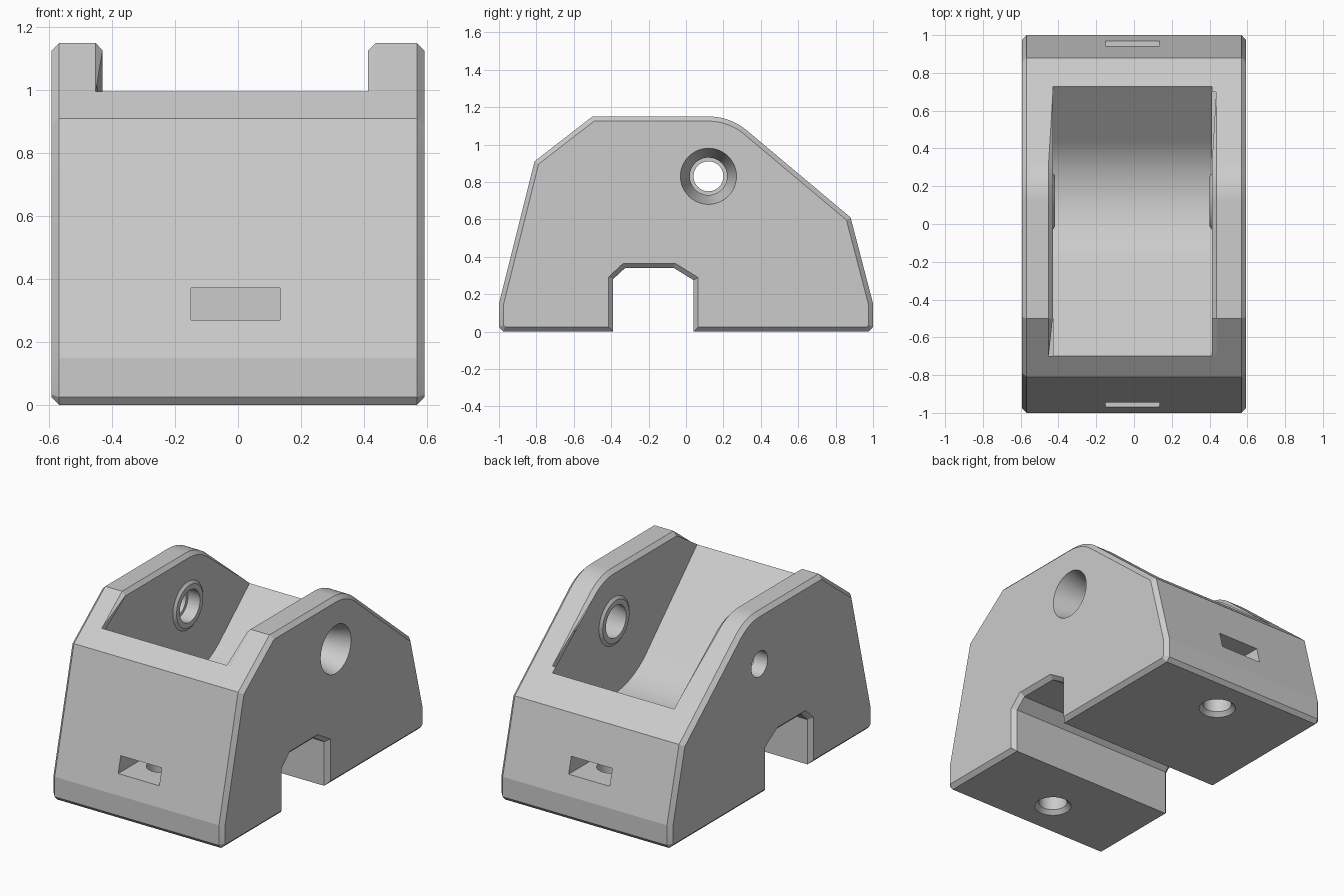
import bpy, bmesh, math
from mathutils import Vector

cube = bpy.data.objects.get("Cube")
if cube:
    bpy.data.objects.remove(cube, do_unlink=True)

grey = bpy.data.materials.new("light_grey")
grey.use_nodes = True
grey.diffuse_color = (0.6, 0.6, 0.6, 1)
grey.node_tree.nodes["Principled BSDF"].inputs["Base Color"].default_value = (0.6, 0.6, 0.6, 1)

AXLE_Y, AXLE_Z = 0.12, 0.83


def loft(name, rings):
    """Closed solid through matching rings of points."""
    bm = bmesh.new()
    loops = [[bm.verts.new(p) for p in ring] for ring in rings]
    n = len(loops[0])
    for a, b in zip(loops, loops[1:]):
        for i in range(n):
            j = (i + 1) % n
            bm.faces.new((a[i], a[j], b[j], b[i]))
    bm.faces.new(loops[0])
    bm.faces.new(loops[-1])
    bmesh.ops.recalc_face_normals(bm, faces=bm.faces)
    mesh = bpy.data.meshes.new(name)
    bm.to_mesh(mesh)
    bm.free()
    mesh.materials.append(grey)
    obj = bpy.data.objects.new(name, mesh)
    bpy.context.collection.objects.link(obj)
    return obj


def side_ring(x, profile):
    return [(x, y, z) for y, z in profile]


def inset(profile, d):
    """Mitred inward offset of a counter-clockwise outline."""
    out = []
    for i, p in enumerate(profile):
        p = Vector(p)
        a = (p - Vector(profile[i - 1])).normalized()
        b = (Vector(profile[(i + 1) % len(profile)]) - p).normalized()
        na, nb = Vector((-a.y, a.x)), Vector((-b.y, b.x))
        out.append(p + (na + nb) * d / (1 + na.dot(nb)))
    return out


def arc(cy, cz, r, start, end, n):
    return [(cy + r * math.cos(math.radians(start + (end - start) * i / n)),
             cz + r * math.sin(math.radians(start + (end - start) * i / n)))
            for i in range(n + 1)]


def turned(name, axis, centre, steps, n=48):
    """Round solid along x or z from (position, radius) steps."""
    rings = []
    for t, r in steps:
        ring = []
        for i in range(n):
            a = math.tau * i / n
            u, v = centre[0] + r * math.cos(a), centre[1] + r * math.sin(a)
            ring.append((t, u, v) if axis == "x" else (u, v, t))
        rings.append(ring)
    return loft(name, rings)


def box(name, x0, x1, y0, y1, z0, z1):
    outline = [(y0, z0), (y1, z0), (y1, z1), (y0, z1)]
    return loft(name, [side_ring(x0, outline), side_ring(x1, outline)])


# Housing outline with the chamfered notch underneath
crown = arc(AXLE_Y, AXLE_Z, 0.32, 49.5, 90, 10)
top_line = [(0.88, 0.61)] + crown + [(-0.5, 1.15), (-0.81, 0.91)]
outline = ([(-1, 0.025), (-0.978, 0), (-0.39, 0), (-0.39, 0.28), (-0.325, 0.34),
            (-0.065, 0.34), (0.04, 0.275), (0.04, 0), (0.978, 0), (1, 0.025), (1, 0.15)]
           + top_line + [(-1, 0.15)])
edge = inset(outline, 0.025)
body = loft("housing", [side_ring(-0.593, edge), side_ring(-0.568, outline),
                        side_ring(0.568, outline), side_ring(0.593, edge)])


def combine(tool, operation="DIFFERENCE"):
    bpy.context.view_layer.objects.active = body
    mod = body.modifiers.new(tool.name, "BOOLEAN")
    mod.operation, mod.object, mod.solver = operation, tool, "EXACT"
    bpy.ops.object.modifier_apply(modifier=mod.name)
    bpy.data.objects.remove(tool, do_unlink=True)


# Open cavity: a round floor with a straight tangent ramp at each end
FRONT, BACK = (-0.70, 0.995), (0.73, 0.738)
cy, cz, r = 0.13, 0.85, 0.475


def tangent_angle(point, sign):
    dy, dz = point[0] - cy, point[1] - cz
    return math.degrees(math.atan2(dz, dy) + sign * math.acos(r / math.hypot(dy, dz)))


a0 = tangent_angle(FRONT, 1) % 360
a1 = tangent_angle(BACK, -1) % 360
floor = [(FRONT[0], 1.4), FRONT] + arc(cy, cz, r, a0, a1, 40) + [BACK, (BACK[0], 1.4)]
combine(loft("cavity", [side_ring(-0.43, floor), side_ring(0.413, floor)]))

# Chamfer along the inner rims of both side walls
rim = [FRONT, (-0.5, 1.15)] + crown[::-1] + [BACK]
low = [rim[0]] + [(y, z - 0.025) for y, z in rim[1:-1]] + [rim[-1]]
lid = [(BACK[0], 1.4), (FRONT[0], 1.4)]
combine(loft("rim_chamfer", [side_ring(-0.452, rim + lid), side_ring(-0.429, low + lid),
                             side_ring(0.412, low + lid), side_ring(0.437, rim + lid)]))

# Axle bosses inside the walls
axle = (AXLE_Y, AXLE_Z)
combine(turned("left_boss", "x", axle, [(0.5, 0.15), (0.413, 0.15), (0.4, 0.132)]), "UNION")
combine(turned("right_boss", "x", axle, [(-0.5, 0.15), (-0.43, 0.15), (-0.417, 0.132)]), "UNION")

# Axle bores: tapered on one side, stepped on the other
combine(turned("left_bore", "x", axle, [(0.65, 0.15), (0.593, 0.15), (0.41, 0.1), (0.3, 0.1)]))
combine(turned("right_bore", "x", axle, [(-0.3, 0.1), (-0.5, 0.1), (-0.5001, 0.08), (-0.7, 0.08)]))

# Nut slots and countersunk screw holes in both feet
for side, label in ((-1, "front"), (1, "back")):
    ends = sorted((side * 0.61, side * 1.1))
    combine(box(label + "_slot", -0.15, 0.134, *ends, 0.27, 0.372))
    combine(turned(label + "_screw_hole", "z", (-0.008, side * 0.75),
                   [(-0.1, 0.107), (0, 0.107), (0.025, 0.083), (0.45, 0.083)], 32))

# Smooth curved surfaces, keep edges crisp
bpy.ops.object.select_all(action="DESELECT")
body.select_set(True)
bpy.context.view_layer.objects.active = body
bpy.ops.object.shade_smooth_by_angle(angle=math.radians(13))
